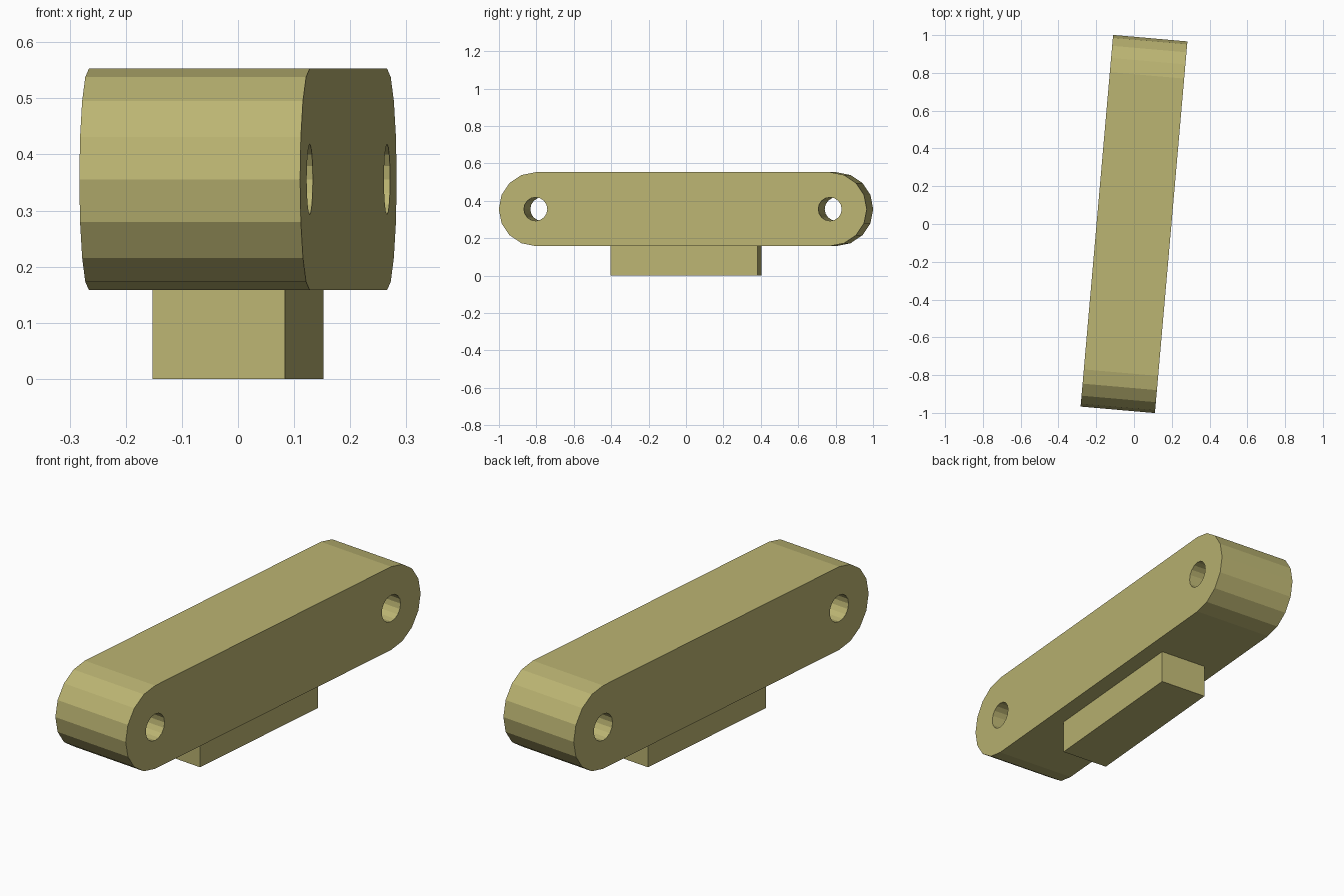
import bpy, bmesh
from math import sin, cos, pi, radians

if "Cube" in bpy.data.objects:
    bpy.data.objects.remove(bpy.data.objects["Cube"])

U = 0.395            # bar thickness, the base unit
R = U / 2
END = 0.79           # centre of rounded ends and holes
BASE_H = 0.158
TURN = radians(-5)   # whole model is turned slightly


def arc(cx, r, start, end, n):
    return [(cx + r * cos(start + (end - start) * i / n),
             r * sin(start + (end - start) * i / n)) for i in range(n + 1)]


def extrude_profile(name, loops, depth, z, rot):
    # Filled closed outlines (inner loops are holes), extruded and made a mesh
    curve = bpy.data.curves.new(name, 'CURVE')
    curve.dimensions = '2D'
    curve.fill_mode = 'BOTH'
    curve.extrude = depth / 2
    for pts in loops:
        s = curve.splines.new('POLY')
        s.points.add(len(pts) - 1)
        for p, (x, y) in zip(s.points, pts):
            p.co = (x, y, 0, 1)
        s.use_cyclic_u = True
    obj = bpy.data.objects.new(name, curve)
    bpy.context.collection.objects.link(obj)
    bpy.context.view_layer.objects.active = obj
    obj.select_set(True)
    bpy.ops.object.convert(target='MESH')
    obj = bpy.context.object
    bm = bmesh.new()
    bm.from_mesh(obj.data)
    bmesh.ops.remove_doubles(bm, verts=bm.verts, dist=1e-5)
    bmesh.ops.recalc_face_normals(bm, faces=bm.faces)
    for f in bm.faces:
        f.smooth = False
    bm.to_mesh(obj.data)
    bm.free()
    obj.location.z = z
    obj.rotation_euler = rot
    obj.select_set(False)
    return obj


mat = bpy.data.materials.new("olive_yellow")
mat.diffuse_color = (0.50, 0.46, 0.17, 1)
mat.use_nodes = True
mat.node_tree.nodes["Principled BSDF"].inputs["Base Color"].default_value = mat.diffuse_color

# Link bar: stadium outline with a pin hole at each end
outline = arc(END, R, -pi / 2, pi / 2, 8) + arc(-END, R, pi / 2, 3 * pi / 2, 8)
holes = [arc(s * END, 0.063, 0, 2 * pi, 16)[:-1] for s in (-1, 1)]
bar = extrude_profile("link_bar", [outline] + holes, U, BASE_H + R,
                      (pi / 2, 0, pi / 2 + TURN))

# Mounting block underneath
bpy.ops.mesh.primitive_cube_add(size=1, location=(0, 0, BASE_H / 2),
                                rotation=(0, 0, TURN))
block = bpy.context.object
block.name = "mounting_block"
block.scale = (0.6 * U, 2 * U, BASE_H)

for o in (bar, block):
    o.data.materials.clear()
    o.data.materials.append(mat)
